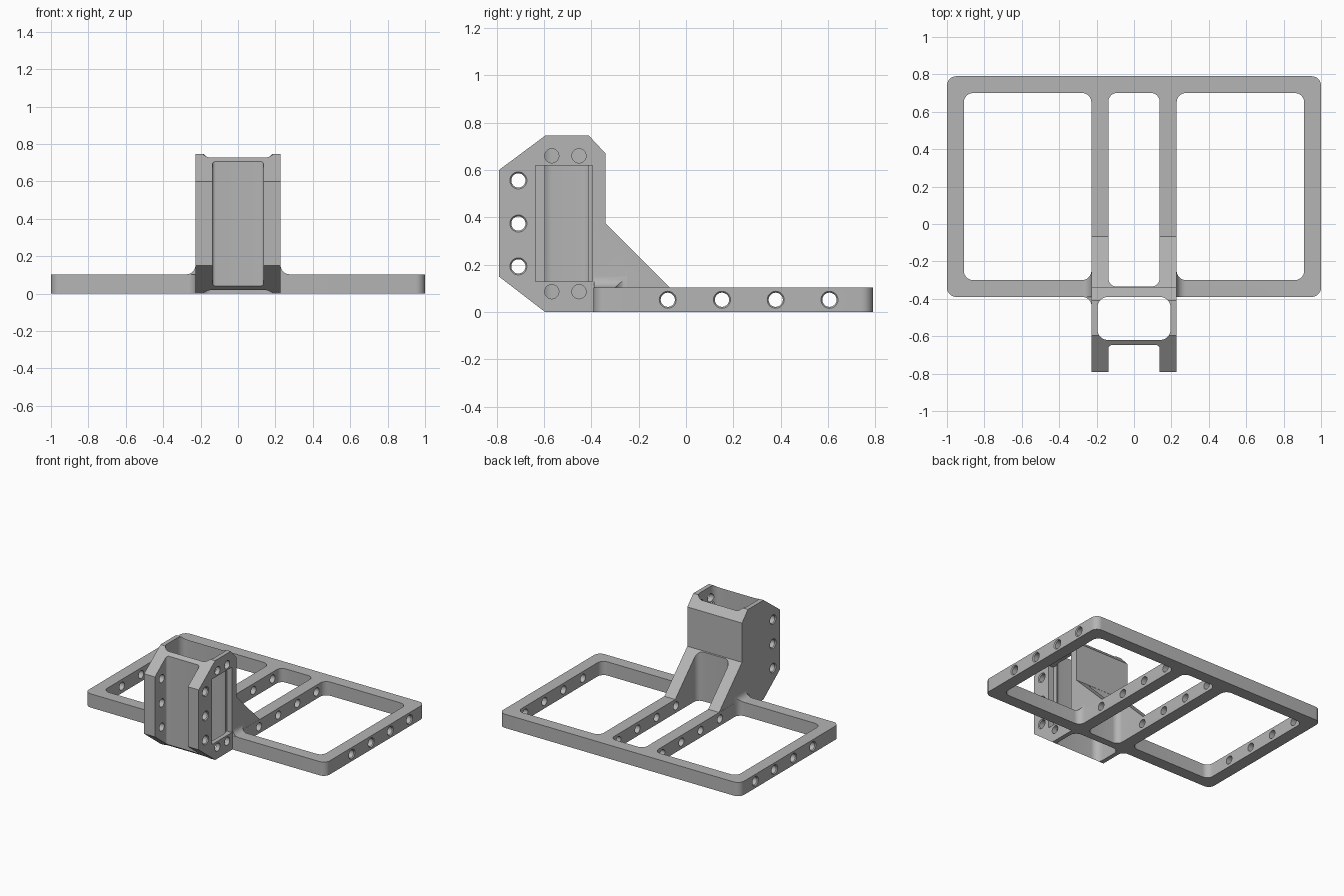
import bpy, bmesh, math
from mathutils import Vector

old = bpy.data.objects.get("Cube")
if old:
    bpy.data.objects.remove(old, do_unlink=True)

grey = bpy.data.materials.new("plain grey")
grey.use_nodes = True
colour = (0.46, 0.46, 0.46, 1)
grey.diffuse_color = colour
grey.node_tree.nodes["Principled BSDF"].inputs["Base Color"].default_value = colour


def prism(name, points, axis, lo, hi, radius=0):
    """Extrude a 2D outline along an axis, optionally rounding its long edges."""
    place = {"x": lambda a, b, t: (t, a, b),
             "y": lambda a, b, t: (a, t, b),
             "z": lambda a, b, t: (a, b, t)}[axis]
    bm = bmesh.new()
    face = bm.faces.new([bm.verts.new(place(a, b, lo)) for a, b in points])
    move = Vector(place(0, 0, hi - lo))
    ext = bmesh.ops.extrude_face_region(bm, geom=[face])
    bmesh.ops.translate(bm, vec=move, verts=[v for v in ext["geom"] if isinstance(v, bmesh.types.BMVert)])
    if radius:
        along = [e for e in bm.edges
                 if abs((e.verts[0].co - e.verts[1].co).normalized().dot(move.normalized())) > 0.99]
        bmesh.ops.bevel(bm, geom=along, offset=radius, segments=8, profile=0.5, affect="EDGES")
    return finish(name, bm)


def finish(name, bm):
    bmesh.ops.recalc_face_normals(bm, faces=bm.faces)
    mesh = bpy.data.meshes.new(name)
    bm.to_mesh(mesh)
    bm.free()
    mesh.materials.append(grey)
    obj = bpy.data.objects.new(name, mesh)
    bpy.context.collection.objects.link(obj)
    return obj


def rect(a0, a1, b0, b1):
    return [(a0, b0), (a1, b0), (a1, b1), (a0, b1)]


def drill(y, z, profile, sides=28):
    """Turned cutter lying along x, from (x, radius) pairs."""
    bm = bmesh.new()
    rings = []
    for x, r in profile:
        turn = [2 * math.pi * i / sides for i in range(sides)]
        rings.append([bm.verts.new((x, y + r * math.cos(t), z + r * math.sin(t))) for t in turn])
    for a, b in zip(rings, rings[1:]):
        for i in range(sides):
            j = (i + 1) % sides
            bm.faces.new((a[i], a[j], b[j], b[i]))
    bm.faces.new(rings[0])
    bm.faces.new(rings[-1])
    return finish("drill", bm)


def combine(target, tool, operation):
    tool.hide_render = True
    mod = target.modifiers.new("combine", "BOOLEAN")
    mod.operation, mod.object, mod.solver = operation, tool, "EXACT"
    bpy.context.view_layer.objects.active = target
    bpy.ops.object.modifier_apply(modifier=mod.name)
    bpy.data.objects.remove(tool, do_unlink=True)


def cove(cx, cy, r, corner):
    """Outline of a concave fillet centred at (cx, cy), closed by a buried corner."""
    sx = math.copysign(1, corner[0] - cx)
    arc = [math.pi / 2 * i / 8 for i in range(9)]
    curve = [(cx + sx * r * math.sin(t), cy - r * math.cos(t)) for t in arc]
    return [(corner[0], curve[0][1] - 0.03), (curve[0][0], curve[0][1] - 0.03)] + curve + [(corner[0], curve[-1][1])]


W, IN = 0.227, 0.137   # half widths of the head and of its channel

# Flat frame and upright head with gusset
bracket = prism("mounting_bracket", rect(-1, 1, -0.39, 0.79), "z", 0, 0.103, 0.05)
head = prism("head", [(-0.79, 0.15), (-0.79, 0.60), (-0.595, 0.745), (-0.41, 0.745), (-0.34, 0.67),
                      (-0.34, 0.375), (-0.065, 0.10), (-0.065, 0), (-0.595, 0)], "x", -W, W)
combine(bracket, head, "UNION")

# Fillets where the head meets the front bar
for s in (-1, 1):
    fillet = prism("fillet", cove(s * (W + 0.05), 0.153, 0.05, (s * 0.21, 0)), "y", -0.389, -0.25)
    combine(bracket, fillet, "UNION")
arc = [math.pi / 2 * i / 8 for i in range(9)]
front = [(-W - 0.05 + 0.05 * math.sin(t), -0.44 + 0.05 * math.cos(t)) for t in arc]
front += [(-0.21, -0.44), (-0.21, -0.37), (-W - 0.05, -0.37)]
combine(bracket, prism("front_fillet", front, "z", 0.001, 0.102), "UNION")

# Frame openings, vertical shaft and front channel
cutters = [
    prism("left_opening", rect(W + 0.001, 0.91, -0.30, 0.70), "z", -0.1, 0.3, 0.05),
    prism("right_opening", rect(-0.91, -W - 0.001, -0.30, 0.70), "z", -0.1, 0.3, 0.05),
    prism("middle_opening", rect(-IN, IN, -0.335, 0.70), "z", -0.1, 1, 0.045),
    prism("shaft", rect(-0.195, 0.195, -0.62, -0.39), "z", -0.1, 1, 0.055),
    prism("channel", rect(-IN, IN, -1, -0.648), "z", -0.1, 1, 0.018),
    prism("side_window", rect(-0.635, -0.395, 0.13, 0.62), "x", 0.185, 0.4),
]

# Countersunk holes through the frame bars and the channel arms
R, C, D = 0.030, 0.036, 0.007
for y in (-0.077, 0.152, 0.379, 0.606):
    cutters.append(drill(y, 0.052, [(-1.1, C), (-1, C), (-1 + D, R), (1 - D, R), (1, C), (1.1, C)]))
for z in (0.193, 0.374, 0.556):
    cutters.append(drill(-0.708, z, [(-0.4, C), (-W, C), (-W + D, R), (W - D, R), (W, C), (0.4, C)]))

# Plain holes through the left wall above and below the window
for y in (-0.567, -0.452):
    for z in (0.086, 0.66):
        cutters.append(drill(y, z, [(0.1, R), (0.4, R)]))

for cutter in cutters:
    combine(bracket, cutter, "DIFFERENCE")

bpy.ops.object.select_all(action="DESELECT")
bracket.select_set(True)
bpy.context.view_layer.objects.active = bracket
bpy.ops.object.shade_smooth_by_angle(angle=math.radians(25))
